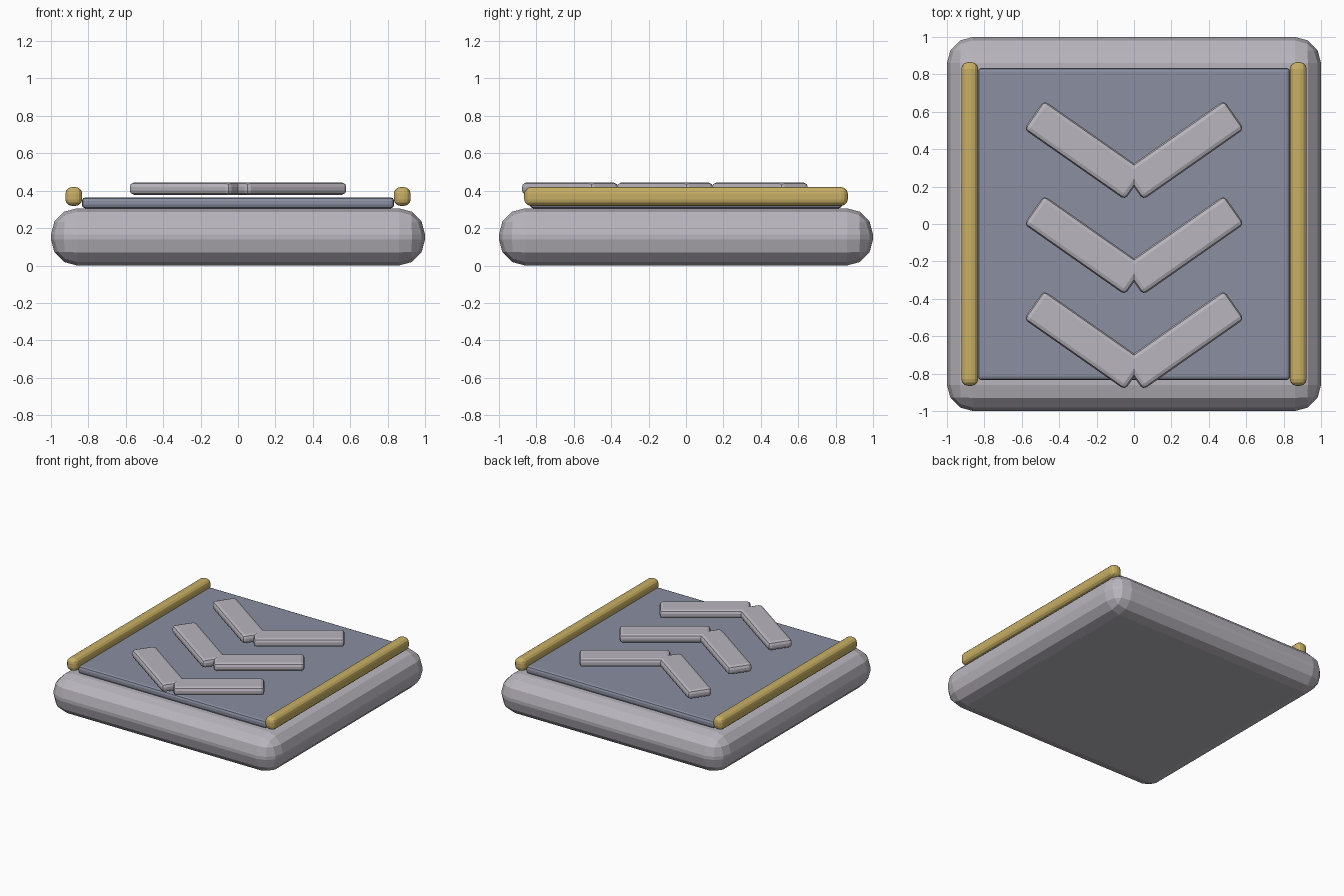
import bpy, bmesh, math
from mathutils import Matrix

if "Cube" in bpy.data.objects:
    bpy.data.objects.remove(bpy.data.objects["Cube"])


def material(name, rgb):
    m = bpy.data.materials.new(name)
    m.diffuse_color = (*rgb, 1)
    m.use_nodes = True
    m.node_tree.nodes["Principled BSDF"].inputs["Base Color"].default_value = m.diffuse_color
    return m


GREY = material("light grey", (0.485, 0.462, 0.509))
BLUE = material("slate blue", (0.254, 0.275, 0.356))
GOLD = material("gold", (0.578, 0.429, 0.127))


def rounded_box(name, mat, centre, size, bevel, segments, angle=0.0):
    """Box with bevelled edges, turned about z."""
    bm = bmesh.new()
    bmesh.ops.create_cube(bm, size=1, matrix=Matrix.Diagonal((*size, 1)))
    bmesh.ops.bevel(bm, geom=bm.edges[:], offset=bevel, offset_type='OFFSET',
                    segments=segments, profile=0.5, affect='EDGES')
    mesh = bpy.data.meshes.new(name)
    bm.to_mesh(mesh)
    bm.free()
    mesh.materials.append(mat)
    obj = bpy.data.objects.new(name, mesh)
    obj.location = centre
    obj.rotation_euler.z = angle
    bpy.context.collection.objects.link(obj)
    return obj


# Thick rounded base slab and the thin panel on it
rounded_box("base", GREY, (0, 0, 0.153), (2, 2, 0.306), 0.14, 3)
rounded_box("panel", BLUE, (0, 0, 0.335), (1.67, 1.67, 0.06), 0.02, 2)

for side, label in ((-1, "left"), (1, "right")):
    # Side rails
    rounded_box(f"{label}_rail", GOLD, (side * 0.878, 0, 0.369),
                (0.09, 1.73, 0.1), 0.035, 3)
    # Chevron arms, three rows
    for row in range(3):
        rounded_box(f"{label}_chevron_arm_{row + 1}", GREY,
                    (side * 0.265, 0.395 - 0.508 * row, 0.411),
                    (0.66, 0.187, 0.068), 0.025, 2, side * math.radians(35))
